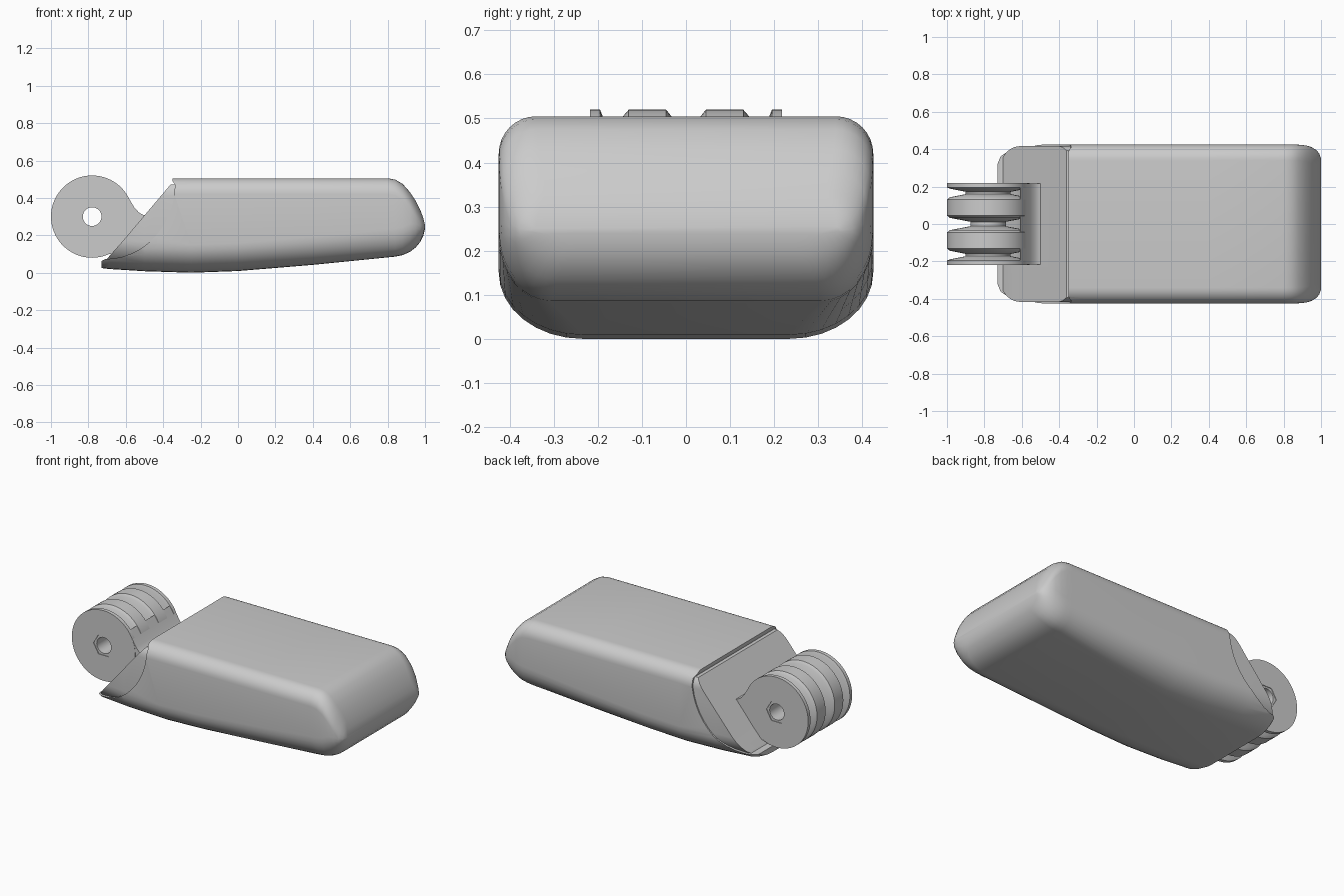
import bpy, bmesh
from math import sin, cos, pi, sqrt

old = bpy.data.objects.get("Cube")
if old:
    bpy.data.objects.remove(old, do_unlink=True)

grey = bpy.data.materials.new("plain grey")
grey.use_nodes = True
grey.diffuse_color = (0.6, 0.6, 0.6, 1)
grey.node_tree.nodes["Principled BSDF"].inputs["Base Color"].default_value = (0.6, 0.6, 0.6, 1)


def skin(name, rings):
    """Join matching closed rings of points into a capped solid."""
    bm = bmesh.new()
    loops = [[bm.verts.new(p) for p in ring] for ring in rings]
    count = len(loops[0])
    for a, b in zip(loops, loops[1:]):
        for i in range(count):
            j = (i + 1) % count
            bm.faces.new((a[i], a[j], b[j], b[i]))
    bm.faces.new(loops[0])
    bm.faces.new(loops[-1])
    bmesh.ops.recalc_face_normals(bm, faces=bm.faces)
    mesh = bpy.data.meshes.new(name)
    bm.to_mesh(mesh)
    bm.free()
    mesh.materials.append(grey)
    obj = bpy.data.objects.new(name, mesh)
    bpy.context.collection.objects.link(obj)
    return obj


def prism(name, profile, y0, y1):
    """Extrude an x-z outline across y."""
    return skin(name, [[(x, y, z) for x, z in profile] for y in (y0, y1)])


def circle(radius, sides, cx, cz):
    return [(cx + radius * cos(2 * pi * i / sides), cz + radius * sin(2 * pi * i / sides))
            for i in range(sides)]


def carve(obj, cutter, operation="DIFFERENCE"):
    cutter.hide_render = True
    mod = obj.modifiers.new("carve", "BOOLEAN")
    mod.operation = operation
    mod.solver = "EXACT"
    mod.object = cutter
    bpy.context.view_layer.objects.active = obj
    bpy.ops.object.modifier_apply(modifier=mod.name)
    bpy.data.objects.remove(cutter, do_unlink=True)


def smooth(obj, degrees=35):
    bpy.ops.object.select_all(action="DESELECT")
    obj.select_set(True)
    bpy.context.view_layer.objects.active = obj
    bpy.ops.object.shade_smooth_by_angle(angle=degrees * pi / 180)


def section(x, low, high, half):
    """Rounded cross-section with small top corners and broad bottom corners."""
    height = high - low
    top = min(0.085, height * 0.45)
    wide = 0.19 if x < 0.1 else 0.19 - 0.07 * min(1, (x - 0.1) / 0.7)
    deep = min(0.15, height * 0.5)
    ring = []
    corners = ((half - top, high - top, top, top, 0),
               (top - half, high - top, top, top, 1),
               (wide - half, low + deep, wide, deep, 2),
               (half - wide, low + deep, wide, deep, 3))
    for cy, cz, ry, rz, quarter in corners:
        for i in range(9):
            a = (quarter + i / 8) * pi / 2
            ring.append((x, cy + ry * cos(a), cz + rz * sin(a)))
    return ring


# Stations along the body: x, bottom, top, half width
stations = [
    (-0.73, 0.025, 0.505, 0.385), (-0.715, 0.023, 0.505, 0.41), (-0.69, 0.02, 0.505, 0.423),
    (-0.5, 0.008, 0.505, 0.425), (-0.25, 0, 0.505, 0.425), (0, 0.009, 0.505, 0.425),
    (0.4, 0.042, 0.505, 0.425), (0.8, 0.082, 0.505, 0.425), (0.84, 0.086, 0.498, 0.425),
    (0.88, 0.094, 0.475, 0.424), (0.92, 0.112, 0.43, 0.42), (0.95, 0.135, 0.385, 0.411),
    (0.975, 0.165, 0.335, 0.395), (0.99, 0.195, 0.295, 0.378), (1, 0.235, 0.255, 0.35),
]

# Outer shell, scooped open at the hinge end
body_shell = skin("body_shell", [section(*s) for s in stations])
scoop = [(-0.9, 0.7), (-0.35, 0.7), (-0.35, 0.49), (-0.337, 0.47)]
for i in range(1, 13):
    a = i / 12 * pi / 2
    scoop.append((-0.71 + 0.373 * cos(a), 0.47 - 0.397 * sin(a)))
scoop += [(-0.735, 0.06), (-0.9, 0.06)]
carve(body_shell, prism("scoop_cutter", scoop, -0.6, 0.6))
smooth(body_shell)

# Sloped end cap nested just inside the shell
end_cap = skin("end_cap", [section(x, low + 0.008, high - 0.008, half - 0.008)
                           for x, low, high, half in stations[:6]])
slope = [(-0.71, 0.04), (-0.70, 0.075), (-0.62, 0.165), (-0.36, 0.472),
         (-0.3, 0.472), (-0.3, 0.04)]
carve(end_cap, prism("slope_cutter", slope, -0.6, 0.6), "INTERSECT")
smooth(end_cap)

# Grooved hinge barrel turned about the pivot, mirrored about its middle
PX, PZ = -0.78, 0.3
half_profile = [(0.012, 0.095), (0.033, 0.205), (0.045, 0.22), (0.13, 0.22), (0.143, 0.205),
                (0.16, 0.12), (0.172, 0.12), (0.189, 0.205), (0.195, 0.22), (0.218, 0.22)]
profile = [(-y, r) for y, r in reversed(half_profile)] + half_profile
hinge_barrel = skin("hinge_barrel", [[(x, y, z) for x, z in circle(r, 64, PX, PZ)]
                                     for y, r in profile])
carve(hinge_barrel, prism("bore_cutter", circle(0.05, 32, PX, PZ), -0.4, 0.4))
for side in (-1, 1):
    hexagon = circle(0.07, 6, PX, PZ)
    carve(hinge_barrel, prism("hex_cutter", hexagon, side * 0.214, side * 0.3))
smooth(hinge_barrel, 30)

# Neck joining the barrel to the end cap
neck = [(-0.61, 0.438), (-0.585, 0.4), (-0.555, 0.35), (-0.53, 0.322), (-0.505, 0.308),
        (-0.48, 0.306), (-0.46, 0.325), (-0.44, 0.36), (-0.4, 0.3), (-0.55, 0.1),
        (-0.69, 0.1), (-0.63, 0.16), (-0.595, 0.24), (-0.585, 0.3), (-0.595, 0.38)]
hinge_neck = prism("hinge_neck", neck, -0.217, 0.217)
smooth(hinge_neck)
